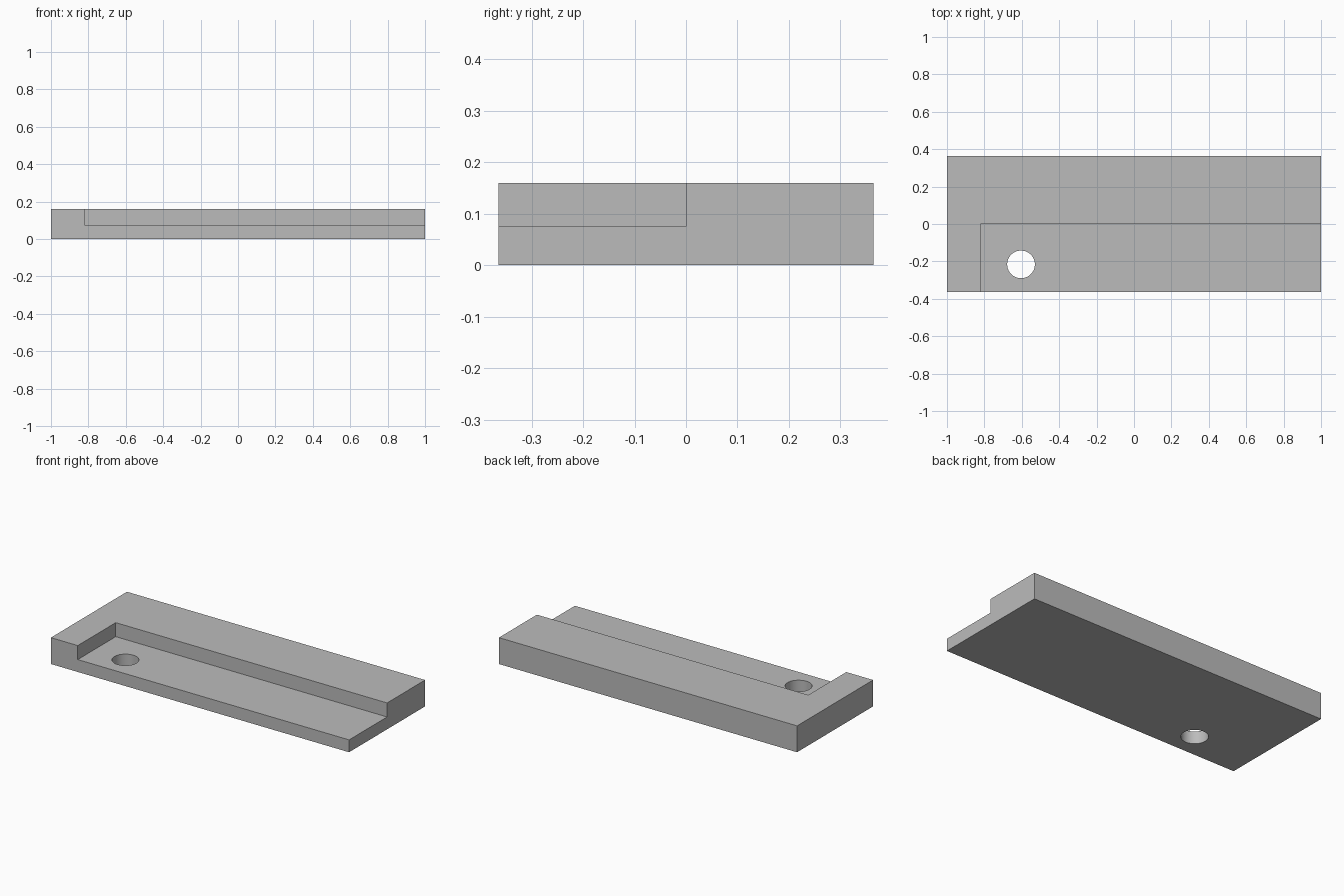
import bpy
import math

default = bpy.data.objects.get("Cube")
if default:
    bpy.data.objects.remove(default, do_unlink=True)

HALF_Y, HEIGHT, FLOOR = 0.364, 0.16, 0.075
POCKET_X = -0.82

grey = bpy.data.materials.new("plain grey")
grey.use_nodes = True
colour = (0.5, 0.5, 0.5, 1)
grey.diffuse_color = colour
grey.node_tree.nodes["Principled BSDF"].inputs["Base Color"].default_value = colour


def box(name, low, high):
    """Box spanning two opposite corners."""
    centre = [(a + b) / 2 for a, b in zip(low, high)]
    bpy.ops.mesh.primitive_cube_add(size=1, location=centre)
    obj = bpy.context.object
    obj.name = name
    obj.scale = [b - a for a, b in zip(low, high)]
    bpy.ops.object.transform_apply(location=True, rotation=False, scale=True)
    obj.data.materials.append(grey)
    return obj


def cut(target, cutter):
    """Subtract the cutter from the target and discard it."""
    cutter.hide_render = True
    bpy.context.view_layer.objects.active = target
    mod = target.modifiers.new("cut", "BOOLEAN")
    mod.operation, mod.solver, mod.object = "DIFFERENCE", "EXACT", cutter
    bpy.ops.object.modifier_apply(modifier=mod.name)
    bpy.data.objects.remove(cutter, do_unlink=True)


# Rectangular block
plate = box("stepped_plate", (-1, -HALF_Y, 0), (1, HALF_Y, HEIGHT))

# Recess open to the front and the left end
cut(plate, box("recess_cutter", (POCKET_X, -1, FLOOR), (2, 0, 1)))

# Round through hole in the recess floor
bpy.ops.mesh.primitive_cylinder_add(vertices=64, radius=0.074, depth=1,
                                    location=(-0.604, -0.216, 0))
hole = bpy.context.object
hole.data.materials.append(grey)
cut(plate, hole)

# Smooth hole wall, crisp edges
bpy.ops.object.select_all(action="DESELECT")
plate.select_set(True)
bpy.context.view_layer.objects.active = plate
bpy.ops.object.shade_smooth_by_angle(angle=math.radians(30))
